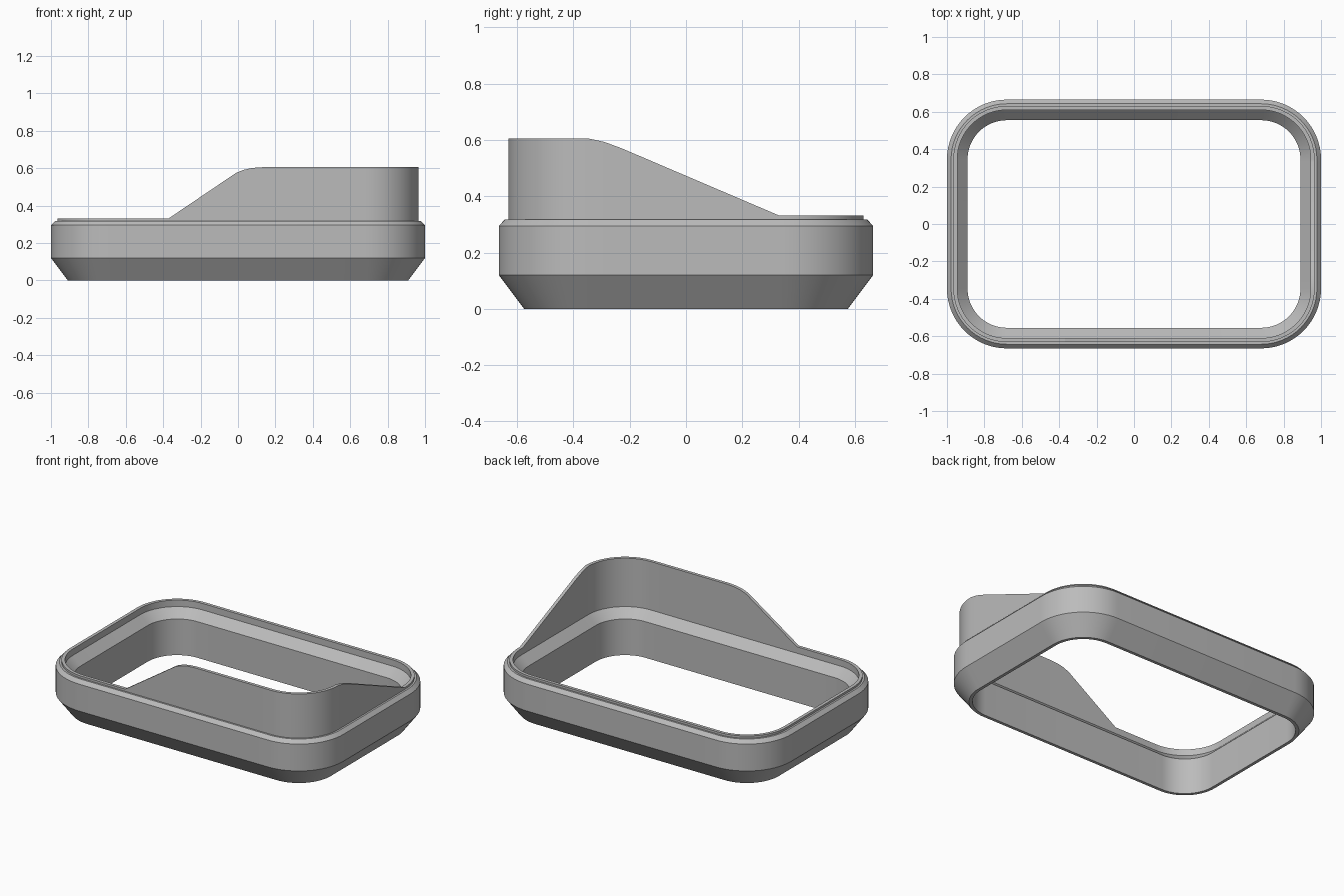
import bpy, bmesh, math

if "Cube" in bpy.data.objects:
    bpy.data.objects.remove(bpy.data.objects["Cube"])

HALF_X, HALF_Y, RADIUS = 1.0, 0.665, 0.32
CX, CY = HALF_X - RADIUS, HALF_Y - RADIUS
LOW, HIGH = 0.332, 0.605
CORNER_STEPS = 16

# Lip height along the front (by x) and along the left side (by y)
FRONT_RAMP = [(-0.37, LOW), (-0.01, 0.575), (0.03, 0.591), (0.075, 0.601), (0.13, HIGH)]
SIDE_RAMP = [(-0.345, HIGH), (-0.29, 0.593), (-0.23, 0.571), (0.33, LOW)]

# Cross-section as (inset, z); None follows the lip height
PROFILE = [(0.09, 0), (0, 0.12), (0, 0.295), (0.022, 0.318), (0.034, 0.318),
           (0.034, None), (0.055, None), (0.055, 0.29), (0.11, 0.235), (0.11, 0)]


def ramp(table, t):
    if t <= table[0][0]:
        return table[0][1]
    for (a, za), (b, zb) in zip(table, table[1:]):
        if t <= b:
            return za + (zb - za) * (t - a) / (b - a)
    return table[-1][1]


def outline():
    """Corner centre or straight point, with outward normal, counter-clockwise."""
    stations = []
    corners = [(CX, -CY, -90), (CX, CY, 0), (-CX, CY, 90), (-CX, -CY, 180)]
    for i, (x, y, start) in enumerate(corners):
        for k in range(CORNER_STEPS + 1):
            a = math.radians(start + 90 * k / CORNER_STEPS)
            stations.append((x, y, math.cos(a), math.sin(a)))
        if i == 0:
            stations += [(CX, t, 1, 0) for t, _ in SIDE_RAMP[1:]]
        if i == 3:
            stations += [(t, -CY, 0, -1) for t, _ in FRONT_RAMP]
    return stations


# Sweep the cross-section around the rounded rectangle
bm = bmesh.new()
rings = []
for x, y, nx, ny in outline():
    px, py = x + nx * RADIUS, y + ny * RADIUS
    top = min(ramp(FRONT_RAMP, px), ramp(SIDE_RAMP, py))
    rings.append([bm.verts.new((px - nx * d, py - ny * d, top if z is None else z))
                  for d, z in PROFILE])
count = len(PROFILE)
for i, ring in enumerate(rings):
    after = rings[(i + 1) % len(rings)]
    for j in range(count):
        k = (j + 1) % count
        bm.faces.new((ring[j], after[j], after[k], ring[k]))
bmesh.ops.recalc_face_normals(bm, faces=bm.faces)

mesh = bpy.data.meshes.new("frame_with_raised_lip")
bm.to_mesh(mesh)
bm.free()
frame = bpy.data.objects.new("frame_with_raised_lip", mesh)
bpy.context.collection.objects.link(frame)

# Single grey material
grey = bpy.data.materials.new("mid_grey")
grey.use_nodes = True
grey.diffuse_color = (0.5, 0.5, 0.5, 1)
grey.node_tree.nodes["Principled BSDF"].inputs["Base Color"].default_value = (0.5, 0.5, 0.5, 1)
mesh.materials.append(grey)

bpy.ops.object.select_all(action="DESELECT")
frame.select_set(True)
bpy.context.view_layer.objects.active = frame
bpy.ops.object.shade_smooth_by_angle(angle=math.radians(30))
